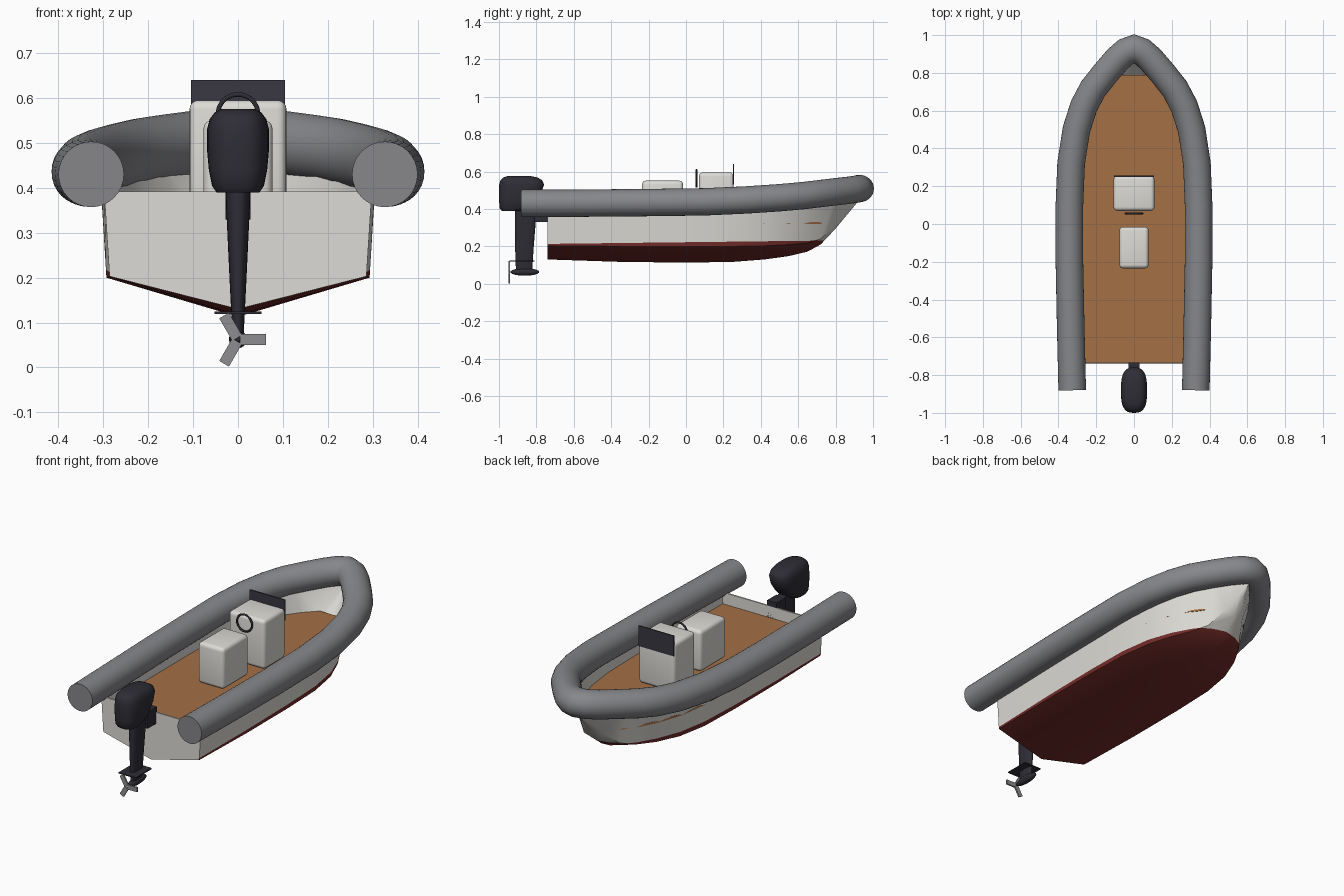
import bpy, bmesh, math
from mathutils import Vector, Matrix

if "Cube" in bpy.data.objects:
    bpy.data.objects.remove(bpy.data.objects["Cube"])


def mat(name, r, g, b):
    m = bpy.data.materials.new(name)
    m.diffuse_color = (r, g, b, 1)
    m.use_nodes = True
    m.node_tree.nodes["Principled BSDF"].inputs["Base Color"].default_value = m.diffuse_color
    return m


WHITE = mat("hull white", 0.72, 0.71, 0.67)
RED = mat("bottom red", 0.17, 0.025, 0.022)
GREY = mat("tube grey", 0.24, 0.243, 0.258)
WOOD = mat("deck tan", 0.37, 0.16, 0.06)
BLACK = mat("motor black", 0.028, 0.026, 0.036)
SMOKE = mat("smoked screen", 0.042, 0.038, 0.055)
METAL = mat("propeller metal", 0.27, 0.27, 0.28)


def finish(bm, name, mats, angle=35, recalc=True):
    if recalc:
        bmesh.ops.recalc_face_normals(bm, faces=bm.faces[:])
    me = bpy.data.meshes.new(name)
    bm.to_mesh(me)
    bm.free()
    for m in mats:
        me.materials.append(m)
    me.shade_smooth()
    me.set_sharp_from_angle(angle=math.radians(angle))
    ob = bpy.data.objects.new(name, me)
    bpy.context.collection.objects.link(ob)
    return ob


def loft(bm, rings, closed=True, caps=True):
    vs = [[bm.verts.new(p) for p in r] for r in rings]
    n = len(vs[0])
    for a, b in zip(vs, vs[1:]):
        for i in range(n if closed else n - 1):
            j = (i + 1) % n
            bm.faces.new((a[i], a[j], b[j], b[i]))
    if caps:
        bm.faces.new(vs[0])
        bm.faces.new(vs[-1])
    return vs


def box(name, lo, hi, m, bevel=0.0, seg=4):
    bm = bmesh.new()
    lo, hi = Vector(lo), Vector(hi)
    bmesh.ops.create_cube(bm, size=1, matrix=Matrix.Translation((lo + hi) / 2)
                          @ Matrix.Diagonal((*(hi - lo), 1)))
    if bevel:
        bmesh.ops.bevel(bm, geom=bm.edges[:], offset=bevel, segments=seg,
                        profile=0.5, affect='EDGES')
    return finish(bm, name, [m])


def oval(z, yc, hy, hx, p=2.0, n=32):
    """Superellipse ring at height z."""
    pts = []
    for i in range(n):
        a = 2 * math.pi * i / n
        c, s = math.cos(a), math.sin(a)
        pts.append((hx * math.copysign(abs(c) ** (2 / p), c),
                    yc + hy * math.copysign(abs(s) ** (2 / p), s), z))
    return pts


# Hull stations: y, keel z, chine x, chine z, sheer x, sheer z
ST = [(-0.74, .13, .286, .203, .298, .392), (-0.35, .117, .293, .20, .304, .39),
      (0.0, .113, .293, .20, .305, .395), (0.25, .117, .285, .20, .303, .405),
      (0.42, .13, .258, .203, .285, .418), (0.55, .148, .21, .209, .25, .43),
      (0.65, .172, .155, .218, .21, .442), (0.72, .21, .105, .24, .17, .455),
      (0.80, .295, .058, .312, .12, .468), (0.87, .38, .02, .39, .065, .48),
      (0.92, .44, .004, .445, .01, .49)]
bm = bmesh.new()
rings = [[(-sx, y, sz), (-cx, y, cz), (0, y, k), (cx, y, cz), (sx, y, sz)]
         for y, k, cx, cz, sx, sz in ST]
loft(bm, rings, closed=False, caps=False)
bmesh.ops.recalc_face_normals(bm, faces=bm.faces[:])
mid = [f for f in bm.faces if abs(f.calc_center_median().y) < 0.2]
if sum(f.normal.z for f in mid) > 0:
    bmesh.ops.reverse_faces(bm, faces=bm.faces[:])
# waterline cut, red below it
bmesh.ops.bisect_plane(bm, geom=bm.verts[:] + bm.edges[:] + bm.faces[:],
                       plane_co=(0, 0, .222), plane_no=(0, -.012, 1))
for f in bm.faces:
    c = f.calc_center_median()
    f.material_index = 1 if c.z < .222 + .012 * c.y else 0
finish(bm, "hull", [WHITE, RED], recalc=False)

# Transom plate
bm = bmesh.new()
loft(bm, [rings[0], [(x * .995, y + .008, z) for x, y, z in rings[0]]])
finish(bm, "transom", [WHITE])

# Deck, fitted between the hull sides
DZ = .33
bm = bmesh.new()
deck = []
for y, k, cx, cz, sx, sz in ST[:9]:
    w = cx + (sx - cx) * max(0, DZ - cz) / (sz - cz) - .001
    y = min(max(y, -.732), .79)
    deck.append([(-w, y, DZ), (w, y, DZ), (w, y, DZ - .01), (-w, y, DZ - .01)])
loft(bm, deck)
finish(bm, "deck", [WOOD])

# Inflatable collar: one half path, mirrored, swept with mitred rings
half = [(.327, -.88, .43), (.335, -.55, .431), (.342, -.2, .434), (.342, .1, .438),
        (.333, .32, .448), (.305, .5, .46), (.265, .625, .471), (.216, .717, .482),
        (.15, .80, .492), (.088, .872, .50), (.042, .912, .506)]
path = [Vector(p) for p in half] + [Vector((0, .927, .509))]
path += [Vector((-x, y, z)) for x, y, z in reversed(half)]
R, N = .073, 32
rings = []
for i, p in enumerate(path):
    d0 = (p - path[max(i - 1, 0)]).normalized()
    d1 = (path[min(i + 1, len(path) - 1)] - p).normalized()
    t = (d0 + d1).normalized()
    side = t.cross(Vector((0, 0, 1))).normalized()
    up = side.cross(t)
    k = 1 / max(t.dot(d1 if d1.length else d0), .8)
    rings.append([p + side * (R * k * math.cos(2 * math.pi * j / N))
                  + up * (R * math.sin(2 * math.pi * j / N)) for j in range(N)])
bm = bmesh.new()
loft(bm, rings)
finish(bm, "inflatable_collar", [GREY], 50)

# Console, seat, screen and steering wheel
box("console", (-.108, .07, DZ), (.108, .255, .595), WHITE, .02)
box("seat", (-.077, -.235, DZ), (.077, -.015, .551), WHITE, .02)
box("windscreen", (-.105, .25, .53), (.105, .257, .64), SMOKE)
wheel = []
for i in range(33):
    a = 2 * math.pi * i / 32
    wheel.append([((.045 + .005 * math.cos(b)) * math.cos(a), .056 + .005 * math.sin(b),
                   .563 + (.045 + .005 * math.cos(b)) * math.sin(a))
                  for b in (math.pi * j / 4 for j in range(8))])
bm = bmesh.new()
loft(bm, wheel, caps=False)
bmesh.ops.remove_doubles(bm, verts=bm.verts[:], dist=1e-5)
finish(bm, "steering_wheel", [BLACK], 60)

# Outboard motor: cowl and tapered leg
bm = bmesh.new()
loft(bm, [oval(z, yc, hy, hx, 2.8) for z, yc, hy, hx in [
    (.39, -.93, .055, .048), (.405, -.92, .077, .058), (.44, -.903, .096, .065),
    (.485, -.887, .113, .069), (.53, -.879, .12, .069), (.553, -.88, .112, .063),
    (.568, -.885, .092, .052), (.576, -.892, .06, .036)]])
finish(bm, "motor_cowl", [BLACK], 50)
bm = bmesh.new()
loft(bm, [oval(z, yc, hy, hx, 2.5) for z, yc, hy, hx in [
    (.42, -.857, .057, .028), (.37, -.857, .057, .027), (.2, -.864, .05, .019),
    (.06, -.866, .043, .012)]])
finish(bm, "motor_leg", [BLACK], 50)
box("motor_bracket", (-.028, -.81, .33), (.028, -.732, .42), BLACK)
box("cavitation_plate", (-.052, -.945, .119), (.052, -.81, .125), BLACK)

# Gearcase and propeller
bm = bmesh.new()
bmesh.ops.create_uvsphere(bm, u_segments=24, v_segments=14, radius=1,
                          matrix=Matrix.Translation((0, -.862, .063))
                          @ Matrix.Diagonal((.02, .077, .02, 1)))
finish(bm, "gearcase", [BLACK], 60)
bm = bmesh.new()
for i in range(3):
    bmesh.ops.create_cube(bm, size=1, matrix=Matrix.Translation((0, -.945, .062))
                          @ Matrix.Rotation(i * 2 * math.pi / 3, 4, 'Y')
                          @ Matrix.Translation((.033, 0, 0))
                          @ Matrix.Diagonal((.058, .008, .025, 1)))
finish(bm, "propeller", [METAL])
